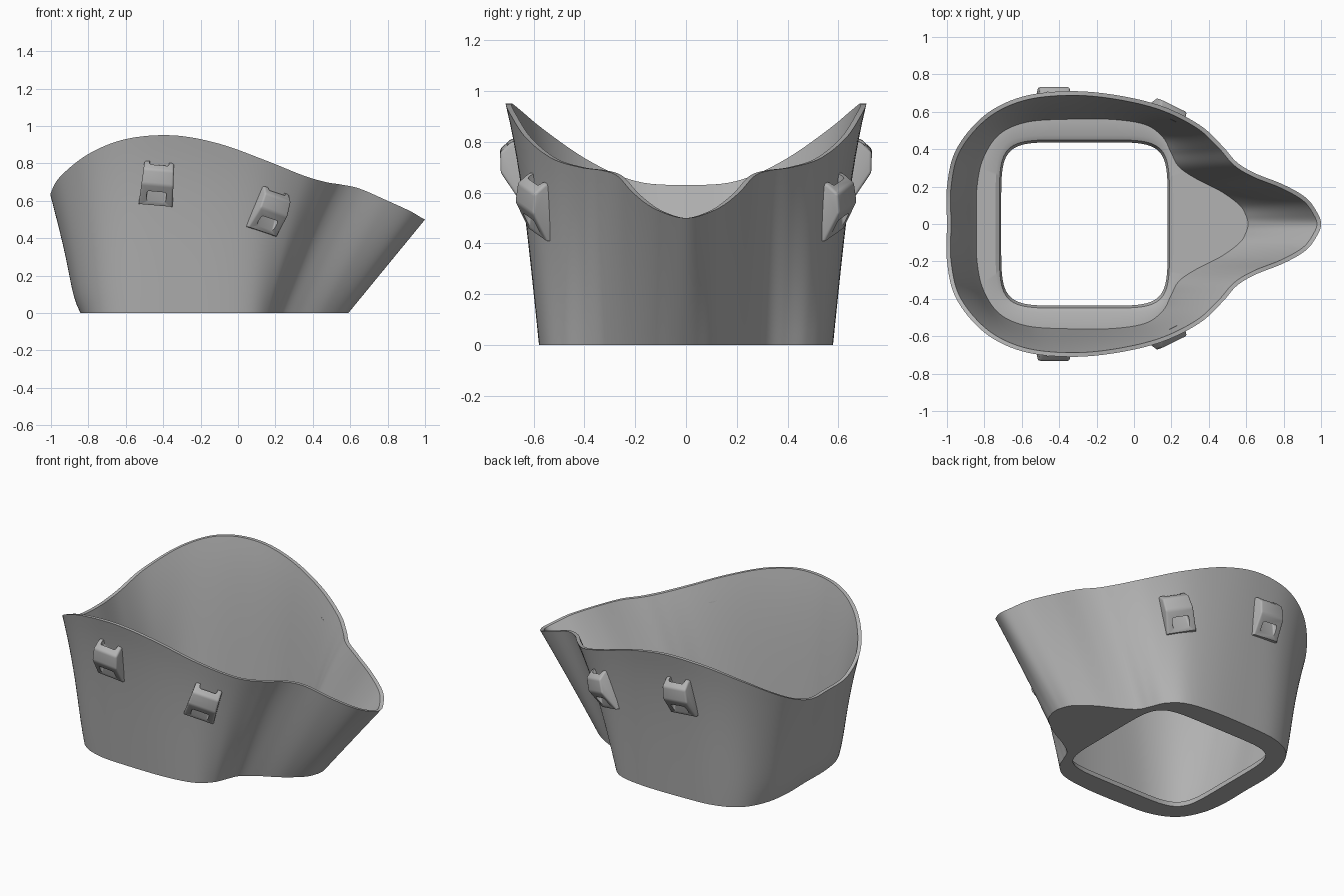
import bpy
import bmesh
from math import atan2, cos, sin, radians
from mathutils import Matrix, Vector

cube = bpy.data.objects.get("Cube")
if cube:
    bpy.data.objects.remove(cube, do_unlink=True)

grey = bpy.data.materials.new("plain grey")
grey.use_nodes = True
grey.diffuse_color = (0.45, 0.45, 0.45, 1)
grey.node_tree.nodes["Principled BSDF"].inputs["Base Color"].default_value = grey.diffuse_color

WALL = 0.022
FLOOR = 0.05
STEPS = 8
LEVELS = 14


def make_object(name, bm):
    bmesh.ops.recalc_face_normals(bm, faces=bm.faces)
    mesh = bpy.data.meshes.new(name)
    bm.to_mesh(mesh)
    bm.free()
    mesh.materials.append(grey)
    obj = bpy.data.objects.new(name, mesh)
    bpy.context.collection.objects.link(obj)
    return obj


def activate(obj):
    bpy.ops.object.select_all(action='DESELECT')
    obj.select_set(True)
    bpy.context.view_layer.objects.active = obj


def smooth(obj, angle):
    activate(obj)
    bpy.ops.object.shade_smooth_by_angle(angle=radians(angle))


# Half outline from back to nose: rim x, rim y, rim height, base x, base y
HALF = [
    (-1, 0, .63, -.84, 0),
    (-1, .2, .645, -.84, .2),
    (-.95, .4, .73, -.81, .36),
    (-.8, .58, .85, -.73, .49),
    (-.6, .68, .93, -.58, .56),
    (-.35, .71, .95, -.35, .577),
    (-.1, .69, .905, -.1, .575),
    (.15, .63, .815, .07, .545),
    (.35, .53, .735, .16, .475),
    (.47, .42, .70, .2, .39),
    (.55, .33, .687, .235, .32),
    (.65, .27, .665, .32, .26),
    (.8, .21, .60, .45, .19),
    (.92, .14, .545, .55, .11),
    (.98, .06, .51, .583, .045),
    (1, 0, .50, .59, 0),
]
mirrored = [(a, -b, c, d, -e) for a, b, c, d, e in reversed(HALF[1:-1])]
control = [Vector(p) for p in HALF + mirrored]


def smooth_loop(points):
    """Closed Catmull-Rom curve through the points."""
    out = []
    n = len(points)
    for i in range(n):
        a, b, c, d = (points[(i + k) % n] for k in (-1, 0, 1, 2))
        for s in range(STEPS):
            t = s / STEPS
            out.append(b + 0.5 * t * (c - a + t * (2 * a - 5 * b + 4 * c - d
                                                   + t * (3 * (b - c) + d - a))))
    return out


outline = smooth_loop(control)


def wall_point(p, t):
    """Point on the outer wall, t = 0 at the base and 1 at the rim."""
    side = min(1, (p[1] / .71) ** 2)
    back = max(0, -p[0]) * (1 - side)
    s = t + side * (t ** 4 - t) / 4 + back * 1.2 * t * (1 - t) ** 5
    return Vector((p[3] + (p[0] - p[3]) * s, p[4] + (p[1] - p[4]) * s, p[2] * t))


def outer_ring(t):
    return [wall_point(p, t) for p in outline]


def inner_ring(t):
    ring = [wall_point(p, FLOOR / p[2] + (1 - FLOOR / p[2]) * t) for p in outline]
    result = []
    for i, v in enumerate(ring):
        along = ring[(i + 1) % len(ring)] - ring[i - 1]
        inward = Vector((along.y, -along.x, 0)).normalized()
        result.append(v + inward * WALL)
    return result


def hole_ring(half_x, half_y, z):
    """Rounded square opening, sampled in the directions of the outline."""
    ring = []
    for p in outline:
        a = atan2(p[4], p[3] + .265)
        r = (abs(cos(a) / half_x) ** 6 + abs(sin(a) / half_y) ** 6) ** (-1 / 6)
        ring.append(Vector((r * cos(a) - .265, r * sin(a), z)))
    return ring


# Shell: outer wall, rim, inner wall, floor and stepped opening in one strip
rings = [outer_ring(j / LEVELS) for j in range(LEVELS + 1)]
rings += [inner_ring(1 - j / LEVELS) for j in range(LEVELS + 1)]
rings += [hole_ring(.475, .475, FLOOR), hole_ring(.455, .45, FLOOR - .012),
          hole_ring(.445, .437, 0)]
bm = bmesh.new()
grid = [[bm.verts.new(v) for v in ring] for ring in rings]
for j, row in enumerate(grid):
    above = grid[(j + 1) % len(grid)]
    for i in range(len(row)):
        k = (i + 1) % len(row)
        bm.faces.new((row[i], row[k], above[k], above[i]))
shell = make_object("shell", bm)
smooth(shell, 30)

# Strap loops: wedge with a vertical slot running out of the sloped lower face
PROFILE = [(0, .115), (.03, .11), (.072, .07), (.07, -.01), (-.005, -.12), (-.025, -.12)]


def strap_loop(name, place, yaw, roll):
    matrix = (Matrix.Translation(place) @ Matrix.Rotation(radians(yaw), 4, 'Z')
              @ Matrix.Rotation(radians(roll), 4, 'Y'))
    bm = bmesh.new()
    left, right = ([bm.verts.new((s * (.085 - .05 * z), y, z)) for y, z in PROFILE]
                   for s in (-1, 1))
    bm.faces.new(left)
    bm.faces.new(right)
    for i in range(len(PROFILE)):
        k = (i + 1) % len(PROFILE)
        bm.faces.new((left[i], left[k], right[k], right[i]))
    bmesh.ops.recalc_face_normals(bm, faces=bm.faces)
    edges = [e for e in bm.edges if max(v.co.y for v in e.verts) > .02]
    bmesh.ops.bevel(bm, geom=edges, offset=.011, segments=3, profile=.5, affect='EDGES')
    bm.transform(matrix)
    loop = make_object(name, bm)

    # Slot cutter, removed once used
    bm = bmesh.new()
    bmesh.ops.create_cube(bm, size=1)
    bmesh.ops.scale(bm, vec=(.105, .036, .4), verts=bm.verts)
    bmesh.ops.translate(bm, vec=(0, .027, 0), verts=bm.verts)
    upright = [e for e in bm.edges if abs(e.verts[0].co.z - e.verts[1].co.z) > .1]
    bmesh.ops.bevel(bm, geom=upright, offset=.01, segments=3, profile=.5, affect='EDGES')
    bm.transform(matrix)
    cutter = make_object("slot_cutter", bm)
    cutter.hide_render = True

    activate(loop)
    cut = loop.modifiers.new("slot", 'BOOLEAN')
    cut.operation = 'DIFFERENCE'
    cut.solver = 'EXACT'
    cut.object = cutter
    bpy.ops.object.modifier_apply(modifier=cut.name)
    bpy.data.objects.remove(cutter, do_unlink=True)
    smooth(loop, 35)
    mirror = loop.modifiers.new("other side", 'MIRROR')
    mirror.use_axis = (False, True, False)


strap_loop("rear_strap_loops", (-.43, .66, .695), 0, 5)
strap_loop("front_strap_loops", (.165, .575, .55), -26, 17)
